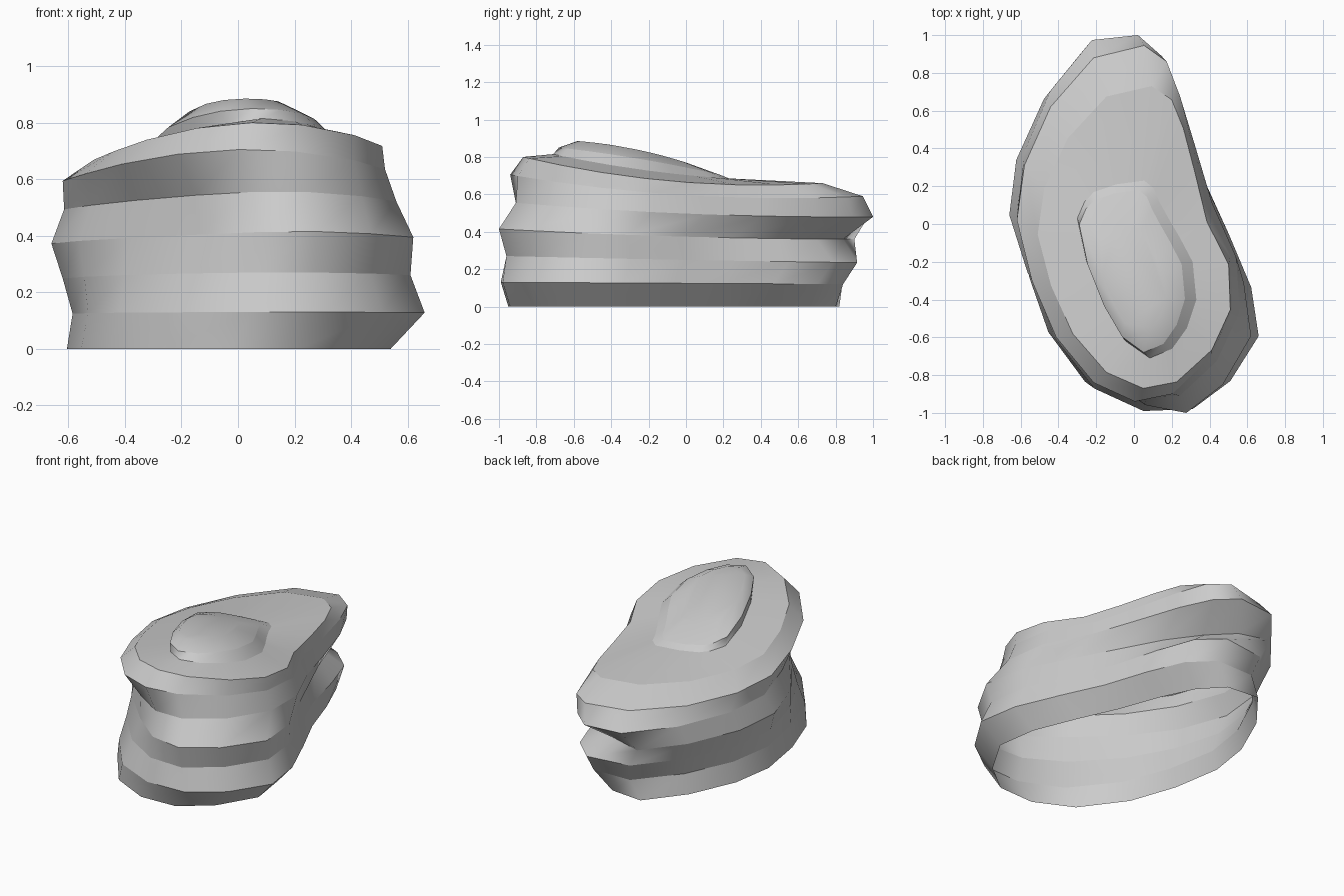
import bpy, bmesh

if "Cube" in bpy.data.objects:
    bpy.data.objects.remove(bpy.data.objects["Cube"])

# Outlines seen from above, counter-clockwise from the front
LOWER = [(.05,-.99),(.31,-.98),(.51,-.83),(.66,-.59),(.62,-.33),(.5,-.05),(.38,.2),(.28,.46),
         (.17,.68),(.03,.82),(-.2,.84),(-.4,.6),(-.54,.3),(-.585,.02),(-.53,-.3),(-.42,-.6),(-.21,-.87)]
UPPER = [(0,-.94),(.2,-.9),(.41,-.7),(.52,-.45),(.51,-.17),(.38,.1),(.31,.4),(.24,.68),
         (.17,.86),(.05,.945),(-.22,.88),(-.45,.62),(-.59,.31),(-.63,.02),(-.55,-.3),(-.42,-.6),(-.22,-.84)]
CROWN = [(.08,-.71),(.2,-.66),(.28,-.55),(.33,-.4),(.31,-.2),(.24,-.07),(.18,.03),(.13,.12),
         (.1,.19),(.05,.23),(-.1,.21),(-.22,.17),(-.27,.12),(-.31,.03),(-.26,-.2),(-.16,-.44),(-.05,-.62)]


def fit(points, x0, x1, y0, y1):
    """Scale an outline into a bounding box."""
    xs, ys = zip(*points)
    return [(x0 + (x - min(xs)) / (max(xs) - min(xs)) * (x1 - x0),
             y0 + (y - min(ys)) / (max(ys) - min(ys)) * (y1 - y0)) for x, y in points]


def blend(a, b, t):
    return [(p[0] + (q[0] - p[0]) * t, p[1] + (q[1] - p[1]) * t) for p, q in zip(a, b)]


def pinch(points, front_left, back_right):
    """Pull the two diagonal corners of an outline inward."""
    sums = [x + y for x, y in points]
    out = []
    for (x, y), s in zip(points, sums):
        amount, peak = (front_left, min(sums)) if s < 0 else (-back_right, max(sums))
        d = amount * (s / peak) ** 4 * .71
        out.append((x + d, y + d))
    return out


def ring(bm, outline, box, heights):
    """Ring whose height follows a curve through front, middle and back heights."""
    f, m, b = heights
    y0, y1 = box[2], box[3]
    verts = []
    for x, y in fit(outline, *box):
        t = (y - y0) / (y1 - y0)
        z = f * (1 - t) * (1 - 2 * t) + m * 4 * t * (1 - t) + b * t * (2 * t - 1)
        verts.append(bm.verts.new((x, y, z)))
    return verts


def stack(name, layers):
    """Loft the rings, open underneath, with crisp edges between strata."""
    bm = bmesh.new()
    rings = [ring(bm, *layer) for layer in layers]
    n = len(rings[0])
    for a, b in zip(rings, rings[1:]):
        for i in range(n):
            j = (i + 1) % n
            bm.faces.new((a[i], a[j], b[j], b[i]))
    bm.faces.new(rings[-1])
    bmesh.ops.recalc_face_normals(bm, faces=bm.faces)
    for face in bm.faces:
        face.smooth = True
    for r in rings[:-1]:
        for i in range(n):
            bm.edges.get((r[i], r[(i + 1) % n])).smooth = False
    mesh = bpy.data.meshes.new(name)
    bm.to_mesh(mesh)
    bm.free()
    ob = bpy.data.objects.new(name, mesh)
    bpy.context.collection.objects.link(ob)
    return ob


# Layered boulder: strata, sloping plateau, then the crown on top
stack("layered_rock", [
    (LOWER, (-.605, .54, -.95, .82), (0, 0, 0)),
    (pinch(LOWER, 0, -.05), (-.585, .66, -.99, .84), (.13, .125, .12)),
    (pinch(blend(LOWER, UPPER, .2), .08, -.08), (-.62, .61, -.96, .915), (.27, .25, .235)),
    (pinch(blend(LOWER, UPPER, .15), .17, .1), (-.66, .62, -1, .9), (.415, .375, .36)),
    (pinch(blend(LOWER, UPPER, .7), .1, .03), (-.615, .56, -.91, 1), (.555, .495, .48)),
    (UPPER, (-.62, .52, -.94, .945), (.705, .595, .59)),
    (UPPER, (-.51, .51, -.87, .73), (.80, .67, .66)),
    (CROWN, (-.30, .33, -.71, .23), (.815, .732, .685)),
    (CROWN, (-.29, .27, -.68, .18), (.85, .79, .705)),
    (CROWN, (-.20, .17, -.58, .0), (.885, .845, .77)),
])
